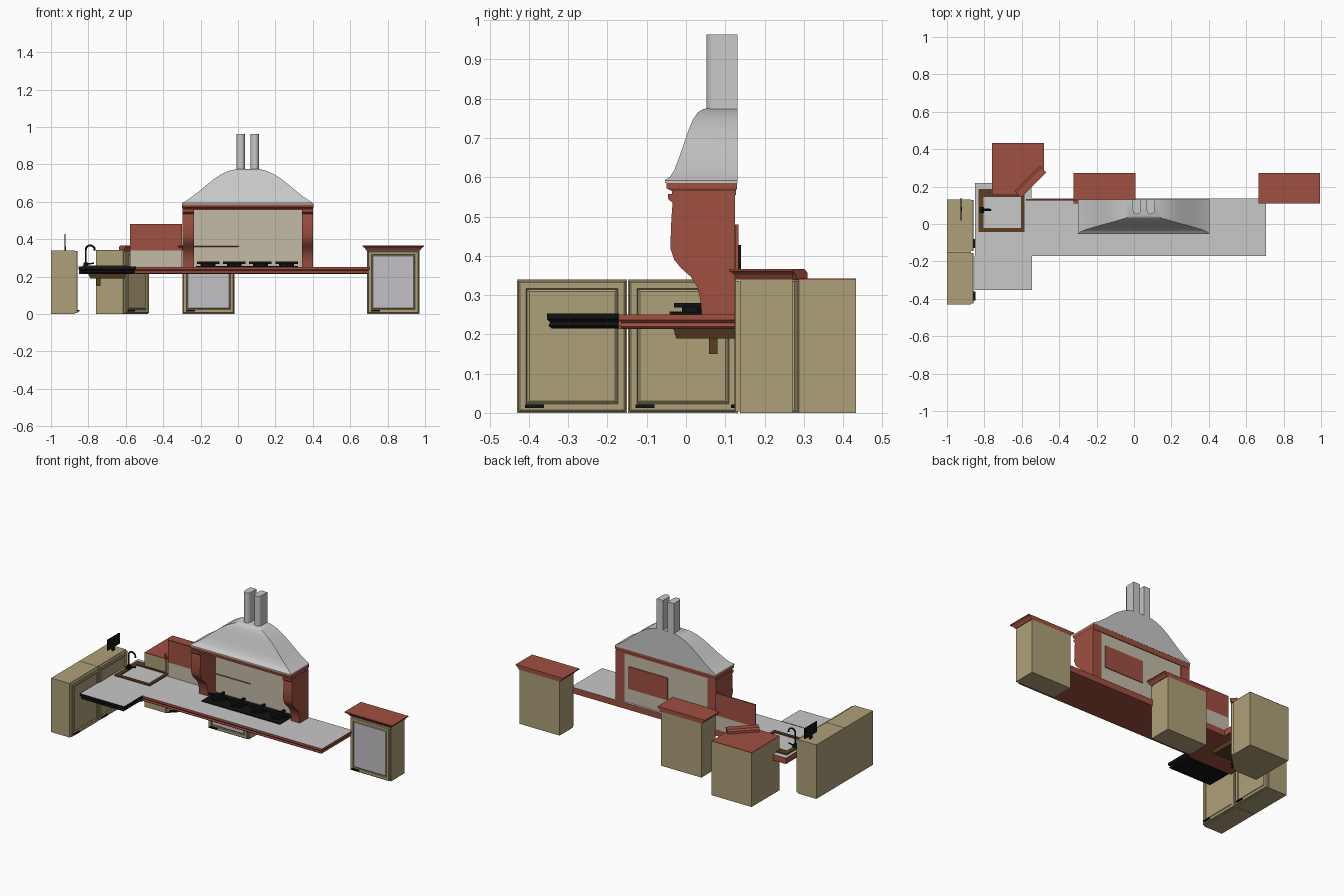
import bpy, bmesh, math
from mathutils import Matrix, Vector

if "Cube" in bpy.data.objects:
    bpy.data.objects.remove(bpy.data.objects["Cube"], do_unlink=True)


def material(name, r, g, b):
    m = bpy.data.materials.new(name)
    m.use_nodes = True
    m.diffuse_color = (r, g, b, 1)
    m.node_tree.nodes["Principled BSDF"].inputs["Base Color"].default_value = (r, g, b, 1)
    return m


KHAKI = material("khaki wood", 0.42, 0.35, 0.19)
RED = material("brick red", 0.35, 0.08, 0.052)
GREY = material("light grey", 0.58, 0.58, 0.58)
GLASS = material("pale glass", 0.55, 0.53, 0.55)
BEIGE = material("beige tile", 0.55, 0.5, 0.39)
BLACK = material("black metal", 0.006, 0.006, 0.006)
BROWN = material("dark bronze", 0.1, 0.05, 0.015)


def finish(name, bm, *mats, smooth=False, rule=None):
    bmesh.ops.recalc_face_normals(bm, faces=bm.faces)
    if rule:
        for f in bm.faces:
            f.material_index = rule(f)
    me = bpy.data.meshes.new(name)
    bm.to_mesh(me)
    bm.free()
    for m in mats:
        me.materials.append(m)
    ob = bpy.data.objects.new(name, me)
    bpy.context.collection.objects.link(ob)
    if smooth:
        bpy.ops.object.select_all(action='DESELECT')
        ob.select_set(True)
        bpy.context.view_layer.objects.active = ob
        bpy.ops.object.shade_smooth_by_angle(angle=math.radians(35))
    return ob


def skin(bm, rings):
    """Bridge a stack of equal point rings and cap both ends."""
    vs = [[bm.verts.new(p) for p in ring] for ring in rings]
    n = len(vs[0])
    for a, b in zip(vs, vs[1:]):
        for i in range(n):
            bm.faces.new((a[i], a[(i + 1) % n], b[(i + 1) % n], b[i]))
    bm.faces.new(vs[0])
    bm.faces.new(vs[-1])


def loft(name, rects, *mats, **kw):
    """Stack of rectangles given as x0, x1, y0, y1, z."""
    bm = bmesh.new()
    skin(bm, [[(a, c, z), (b, c, z), (b, d, z), (a, d, z)] for a, b, c, d, z in rects])
    return finish(name, bm, *mats, **kw)


def box(name, x0, x1, y0, y1, z0, z1, *mats, **kw):
    return loft(name, [(x0, x1, y0, y1, z0), (x0, x1, y0, y1, z1)], *mats, **kw)


def prism(name, pts, z0, z1, *mats, **kw):
    bm = bmesh.new()
    skin(bm, [[(x, y, z) for x, y in pts] for z in (z0, z1)])
    return finish(name, bm, *mats, **kw)


def top_is_second(f):
    return 1 if f.normal.z > 0.9 else 0


def door(name, x, y, w, h, angle, panel):
    """Framed door with a sunken panel and a small pull, facing local -y."""
    place = Matrix.Translation((x, y, 0)) @ Matrix.Rotation(math.radians(angle), 4, 'Z')
    bm = bmesh.new()
    g = 0.004
    skin(bm, [[(g, t, g), (w - g, t, g), (w - g, t, h - g), (g, t, h - g)] for t in (0, -0.012)])
    bmesh.ops.recalc_face_normals(bm, faces=bm.faces)
    face = min(bm.faces, key=lambda f: f.calc_center_median().y)
    for thick, depth in ((0.005, 0.003), (0.022, 0), (0.003, -0.007), (0.008, 0.004)):
        bmesh.ops.inset_region(bm, faces=[face], thickness=thick, depth=depth)
    face.material_index = 1
    ob = finish(name, bm, KHAKI, panel)
    ob.matrix_world = place
    pull = box(name + "_pull", 0.02, 0.068, -0.024, -0.013, 0.013, 0.021, BLACK)
    pull.matrix_world = place


def cornice(name, x0, x1, y0, y1, z):
    steps = ((0.004, 0), (0.008, 0.006), (0.012, 0.012), (0.021, 0.019), (0.025, 0.021), (0.025, 0.027))
    return loft(name, [(x0 - o, x1 + o, y0 - o, y1, z + dz) for o, dz in steps], RED)


# Side cabinets with doors facing the middle
for i, y in enumerate((-0.43, -0.148)):
    box(f"side_cabinet_{i}", -1, -0.872, y, y + 0.28, 0, 0.34, KHAKI)
    door(f"side_door_{i}", -0.872, y, 0.28, 0.34, 90, KHAKI)

# Rear cabinets with glazed doors and cornices
for tag, x in (("middle", -0.298), ("right", 0.69)):
    box(tag + "_cabinet", x, x + 0.28, 0.138, 0.272, 0, 0.34, KHAKI)
    door(tag + "_door", x, 0.138, 0.28, 0.34, 0, GLASS)
    cornice(tag + "_cornice", x, x + 0.28, 0.135, 0.272, 0.34)

# Corner cabinet with a diagonal door
corner = [(-0.76, 0.155), (-0.615, 0.155), (-0.482, 0.288), (-0.482, 0.433), (-0.76, 0.433)]
prism("corner_cabinet", corner, 0, 0.338, KHAKI)
prism("corner_top", corner, 0.338, 0.342, RED)
door("corner_door", -0.615, 0.155, 0.188, 0.34, 45, KHAKI)
diag = loft("corner_cornice", [(0, 0.188, -0.005, 0.03, 0.338), (0, 0.188, -0.012, 0.03, 0.352),
                               (0, 0.188, -0.018, 0.03, 0.357), (0, 0.188, -0.018, 0.02, 0.366)], RED)
diag.matrix_world = Matrix.Translation((-0.615, 0.155, 0)) @ Matrix.Rotation(math.pi / 4, 4, 'Z')

# Worktop with moulded edges
edge = ((0.012, 0.213), (0.004, 0.22), (0.008, 0.229), (0, 0.237), (0, 0.251))
loft("worktop_main", [(-0.547, 0.705 - o, -0.172 + o, 0.135, z) for o, z in edge],
     RED, GREY, rule=top_is_second)
box("worktop_return", -0.85, -0.547, -0.172, 0.22, 0.213, 0.251, RED, GREY, rule=top_is_second)
loft("worktop_end", [(-0.852 + o, -0.545 - o, -0.354 + o, -0.17, z + 0.002) for o, z in edge],
     BLACK, GREY, rule=top_is_second)

# Sink: raised rim, bowl below, drain and tap
for tag, r in (("left", (-0.832, -0.805, -0.042, 0.187)), ("right", (-0.605, -0.585, -0.042, 0.187)),
               ("front", (-0.805, -0.605, -0.042, -0.022)), ("back", (-0.805, -0.605, 0.145, 0.187))):
    box("sink_rim_" + tag, *r, 0.248, 0.258, BROWN)
loft("sink_bowl", [(-0.79, -0.605, -0.025, 0.155, 0.19), (-0.8, -0.598, -0.032, 0.16, 0.214)], BROWN)
box("sink_drain", -0.757, -0.735, 0.058, 0.08, 0.15, 0.192, BROWN)


def tube(name, pts, radius, mat):
    cu = bpy.data.curves.new(name, 'CURVE')
    cu.dimensions = '3D'
    cu.bevel_depth = radius
    cu.bevel_resolution = 2
    cu.use_fill_caps = True
    sp = cu.splines.new('POLY')
    sp.points.add(len(pts) - 1)
    for p, q in zip(sp.points, pts):
        p.co = (*q, 1)
    cu.materials.append(mat)
    ob = bpy.data.objects.new(name, cu)
    bpy.context.collection.objects.link(ob)


arc = [(-0.79 + 0.024 * math.cos(t), 0.075, 0.343 + 0.024 * math.sin(t))
       for t in (math.pi * (1 - k / 8) for k in range(8))]
tube("tap_spout", [(-0.814, 0.075, 0.255)] + arc + [(-0.766, 0.075, 0.338)], 0.005, BLACK)
box("tap_base", -0.825, -0.803, 0.06, 0.09, 0.255, 0.275, BLACK)
tube("tap_lever", [(-0.814, 0.08, 0.265), (-0.77, 0.08, 0.272)], 0.004, BLACK)

# Small screen standing on the side cabinet
box("screen", -0.927, -0.921, 0.02, 0.14, 0.36, 0.427, BLACK)
box("screen_foot", -0.928, -0.92, 0.07, 0.09, 0.34, 0.362, BLACK)

# Splashback left of the hearth, tile below and red above
box("splashback_tile", -0.577, -0.3, 0.126, 0.134, 0.25, 0.34, BEIGE)
box("splashback_red", -0.577, -0.3, 0.126, 0.134, 0.34, 0.48, RED)

# Hearth: scrolled cheeks, lintel and back wall
cheek = [(0.125, 0.25), (0.04, 0.25), (0.037, 0.285), (0.029, 0.32), (0.012, 0.347), (-0.012, 0.368),
         (-0.03, 0.39), (-0.04, 0.42), (-0.037, 0.5), (-0.034, 0.535), (-0.046, 0.545), (-0.046, 0.558), (0.125, 0.558)]
for tag, x0, x1 in (("left", 0.342, 0.402), ("right", -0.298, -0.236)):
    bm = bmesh.new()
    skin(bm, [[(x, y, z) for y, z in cheek] for x in (x0, x1)])
    finish("cheek_" + tag, bm, RED, smooth=True)
loft("lintel", [(-0.296, 0.4, -0.036, 0.127, 0.555), (-0.296, 0.4, -0.036, 0.127, 0.565),
                (-0.3, 0.404, -0.05, 0.13, 0.572), (-0.3, 0.404, -0.05, 0.13, 0.586)], RED)
box("hearth_back", -0.236, 0.342, 0.114, 0.122, 0.25, 0.556, BEIGE)
box("hearth_back_panel", 0.04, 0.315, 0.121, 0.127, 0.34, 0.48, RED)

# Cooktop with four burners and grates
box("cooktop", -0.225, 0.32, -0.04, 0.1, 0.25, 0.257, BLACK)
for i in range(4):
    x = -0.16 + i * 0.14
    ring = [(x + 0.04 * math.cos(t), 0.03 + 0.04 * math.sin(t)) for t in (k * math.pi / 4 for k in range(8))]
    prism(f"burner_{i}", ring, 0.256, 0.272, BLACK)
    box(f"grate_wide_{i}", x - 0.06, x + 0.06, 0.022, 0.038, 0.268, 0.28, BLACK)
    box(f"grate_deep_{i}", x - 0.008, x + 0.008, -0.03, 0.09, 0.268, 0.28, BLACK)

# Bell-shaped hood: half width, front y and height
bell = ((0.352, -0.054, 0.586), (0.352, -0.054, 0.592), (0.335, -0.04, 0.602), (0.31, -0.03, 0.618),
        (0.265, -0.017, 0.652), (0.22, -0.004, 0.69), (0.18, 0.007, 0.722), (0.14, 0.018, 0.748),
        (0.1, 0.03, 0.765), (0.07, 0.042, 0.773), (0.04, 0.054, 0.776))
loft("hood", [(0.052 - w, 0.052 + w, y, 0.131, z) for w, y, z in bell], GREY, smooth=True)

# Twin flues with rounded fronts
for tag, x in (("right", 0.015), ("left", 0.09)):
    front = [(x + 0.022 * math.cos(t), 0.074 + 0.022 * math.sin(t))
             for t in (math.pi * (1 + k / 8) for k in range(9))]
    prism("flue_" + tag, front + [(x + 0.022, 0.131), (x - 0.022, 0.131)], 0.765, 0.963, GREY, smooth=True)
